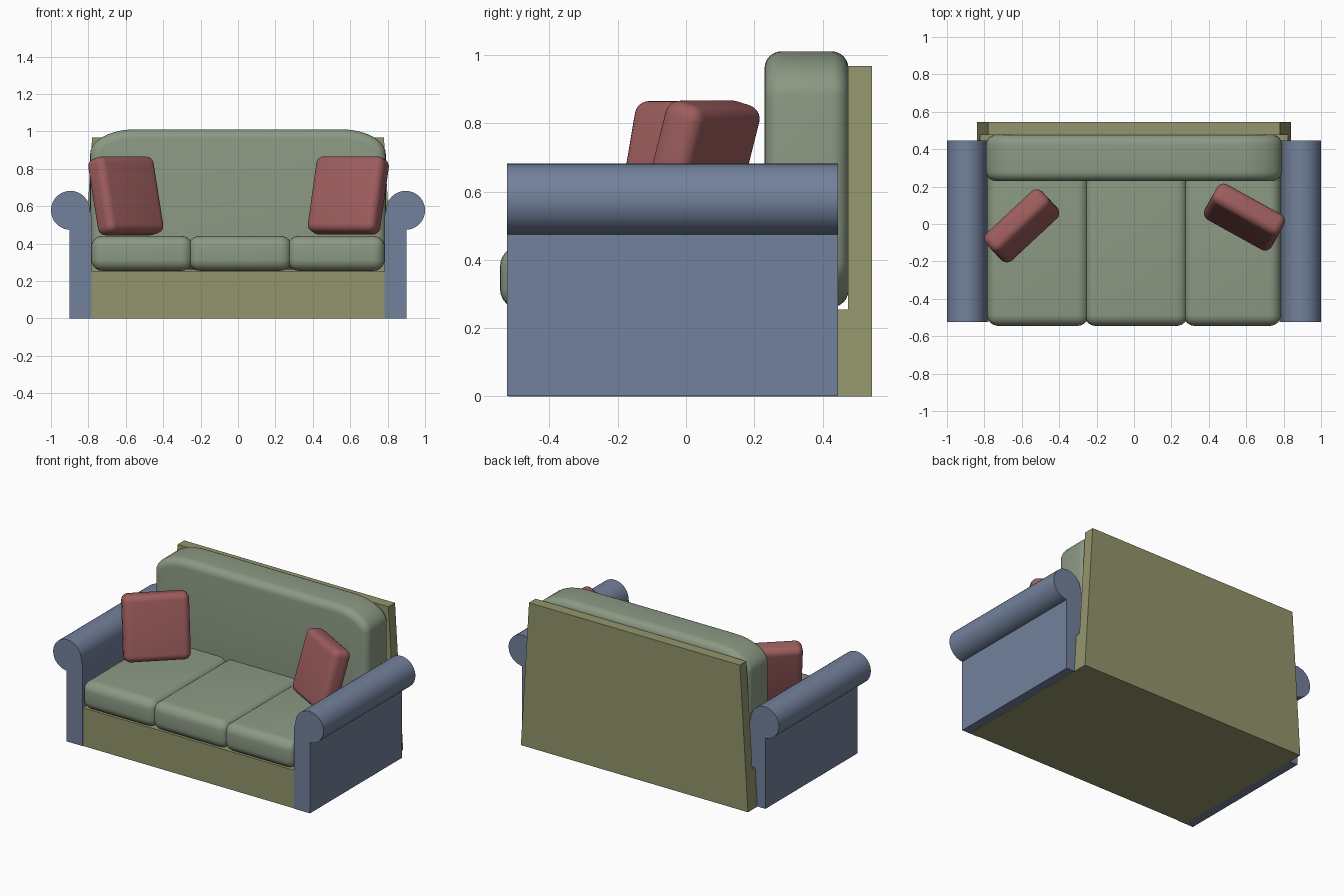
import bpy, bmesh
from math import sin, cos, pi, radians

if "Cube" in bpy.data.objects:
    bpy.data.objects.remove(bpy.data.objects["Cube"])


def material(name, rgb):
    m = bpy.data.materials.new(name)
    m.diffuse_color = (*rgb, 1)
    m.use_nodes = True
    m.node_tree.nodes["Principled BSDF"].inputs["Base Color"].default_value = m.diffuse_color
    return m


BLUE = material("arm_blue", (0.17, 0.22, 0.33))
OLIVE = material("frame_olive", (0.29, 0.30, 0.15))
GREEN = material("cushion_green", (0.26, 0.32, 0.23))
RED = material("pillow_red", (0.34, 0.11, 0.11))


def finish(name, bm, mat, smooth=True):
    bmesh.ops.recalc_face_normals(bm, faces=bm.faces)
    me = bpy.data.meshes.new(name)
    bm.to_mesh(me)
    bm.free()
    ob = bpy.data.objects.new(name, me)
    bpy.context.collection.objects.link(ob)
    me.materials.append(mat)
    if smooth:
        bpy.ops.object.select_all(action='DESELECT')
        ob.select_set(True)
        bpy.context.view_layer.objects.active = ob
        bpy.ops.object.shade_smooth_by_angle(angle=radians(35))
    return ob


def extrude(points, vec):
    """Closed polygon swept along a vector."""
    bm = bmesh.new()
    face = bm.faces.new([bm.verts.new(p) for p in points])
    new = bmesh.ops.extrude_face_region(bm, geom=[face])["geom"]
    bmesh.ops.translate(bm, vec=vec, verts=[v for v in new if isinstance(v, bmesh.types.BMVert)])
    return bm


def soft_box(name, size, loc, radius, mat, rot=(0, 0, 0)):
    """Box with all edges rounded."""
    bm = bmesh.new()
    bmesh.ops.create_cube(bm, size=1)
    bmesh.ops.scale(bm, vec=size, verts=bm.verts)
    bmesh.ops.bevel(bm, geom=bm.edges[:], offset=radius, segments=6, profile=0.5, affect='EDGES')
    ob = finish(name, bm, mat)
    ob.location, ob.rotation_euler = loc, rot
    return ob


# Frame: seat base and backboard from one side profile, narrowing upwards
TOP = 0.968
profile = [(-0.52, 0), (0.545, 0), (0.545, TOP), (0.475, TOP), (0.475, 0.255), (-0.52, 0.255)]
bm = extrude([(-0.84, y, z) for y, z in profile], (1.68, 0, 0))
for v in bm.verts:
    half = 0.84 - 0.06 * v.co.z / TOP
    v.co.x = half if v.co.x > 0 else -half
finish("frame", bm, OLIVE, smooth=False)

# Rolled arms: panel and roll share one front outline
R, CX, CZ = 0.104, 0.896, 0.578
arc = [(CX + R * cos(a), CZ + R * sin(a))
       for a in (-pi / 2 + 1.5 * pi * i / 30 for i in range(31))]
outline = [(0.782, 0.001), (0.9, 0.001), (0.9, CZ - R)] + arc[1:] + [(0.782, 0.54)]
for side, name in ((-1, "left_arm"), (1, "right_arm")):
    finish(name, extrude([(side * x, -0.525, z) for x, z in outline], (0, 0.971, 0)), BLUE)

# Three seat cushions
for i, (x0, x1) in enumerate(((-0.785, -0.243), (-0.265, 0.287), (0.265, 0.785))):
    soft_box(f"seat_cushion_{i + 1}", (x1 - x0, 0.985, 0.186),
             ((x0 + x1) / 2, -0.0525, 0.348), 0.06, GREEN)

# Back cushion: outline with wide elliptical corners, rims rounded
W, H, RX, RZ = 0.79, 0.375, 0.24, 0.13
pts = []
for k, (sx, sz) in enumerate(((1, 1), (-1, 1), (-1, -1), (1, -1))):
    for i in range(11):
        a = (k + i / 10) * pi / 2
        pts.append((sx * (W - RX) + RX * cos(a), 0.23, 0.636 + sz * (H - RZ) + RZ * sin(a)))
bm = extrude(pts, (0, 0.246, 0))
rims = [e for e in bm.edges if abs(e.verts[0].co.y - e.verts[1].co.y) < 1e-5]
bmesh.ops.bevel(bm, geom=rims, offset=0.05, segments=6, profile=0.5, affect='EDGES')
finish("back_cushion", bm, GREEN)

# Two throw pillows leaning back, turned towards the middle
for name, loc, tilt, yaw in (("left_pillow", (-0.60, -0.01, 0.655), -13, 43),
                             ("right_pillow", (0.59, 0.037, 0.657), -16, -29)):
    soft_box(name, (0.41, 0.125, 0.42), loc, 0.042, RED, (radians(tilt), 0, radians(yaw)))
